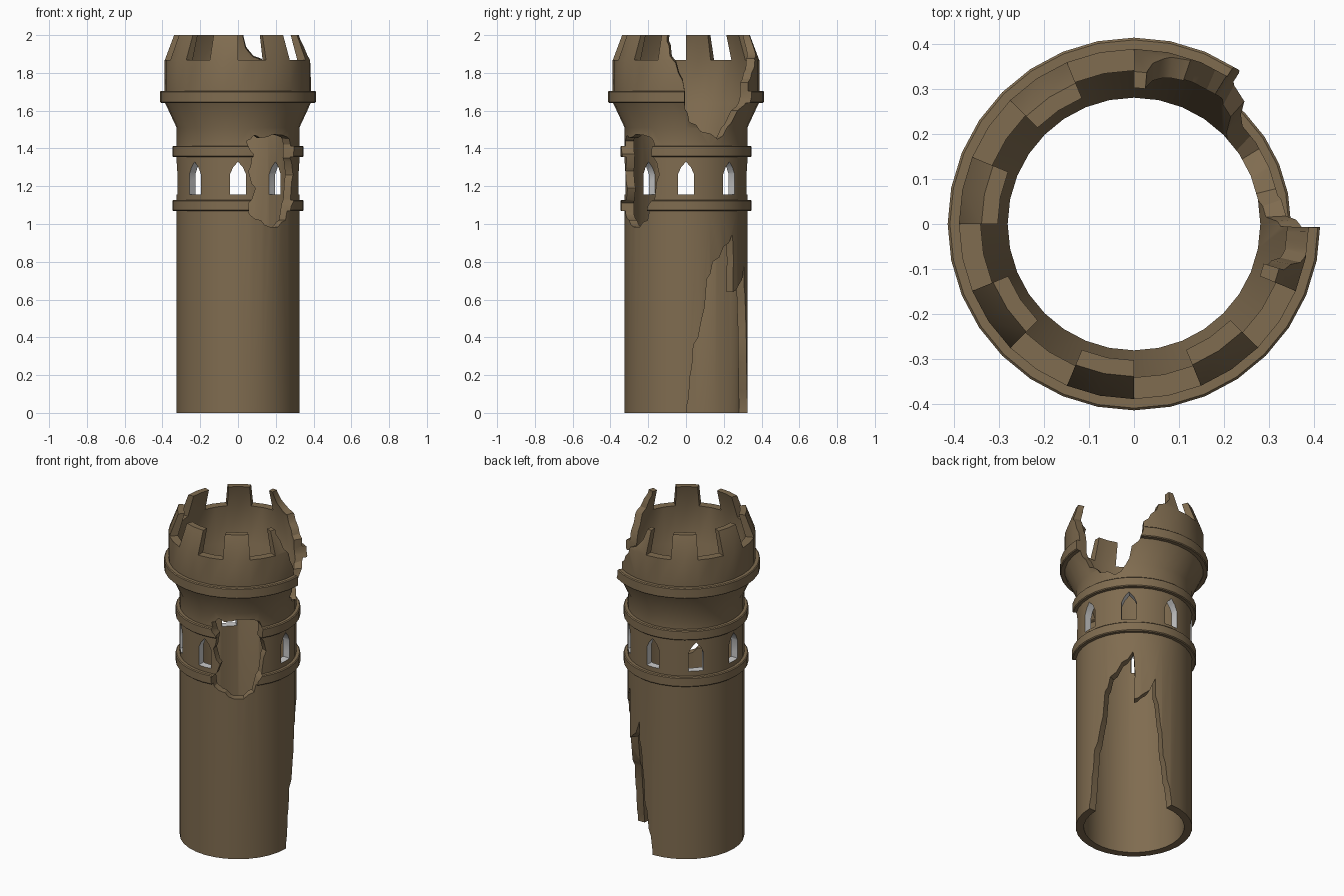
import bpy, bmesh, math
from mathutils import Vector

if "Cube" in bpy.data.objects:
    bpy.data.objects.remove(bpy.data.objects["Cube"])

SEG = 32

def material(name, rgb):
    m = bpy.data.materials.new(name)
    m.diffuse_color = (*rgb, 1)
    m.use_nodes = True
    m.node_tree.nodes["Principled BSDF"].inputs["Base Color"].default_value = m.diffuse_color
    return m

STONE = material("brown_stone", (0.215, 0.15, 0.08))
REVEAL = material("pale_grey", (0.6, 0.6, 0.6))

def polar(r, deg, z):
    a = math.radians(deg)
    return Vector((r * math.cos(a), r * math.sin(a), z))

def make_object(name, bm):
    me = bpy.data.meshes.new(name)
    bm.to_mesh(me)
    bm.free()
    me.materials.append(STONE)
    me.materials.append(REVEAL)
    ob = bpy.data.objects.new(name, me)
    bpy.context.collection.objects.link(ob)
    return ob

def band(z0, z1, r, r0, r1, c=0.005):
    """Profile points of a chamfered string course."""
    return [(r0, z0), (r - c, z0), (r, z0 + c), (r, z1 - c), (r - c, z1), (r1, z1)]

def cutter(name, inner, outer, mid_in, mid_out, mat):
    """Closed solid between two matching outlines, caps fanned from a centre."""
    bm = bmesh.new()
    a = [bm.verts.new(p) for p in inner]
    b = [bm.verts.new(p) for p in outer]
    ca, cb = bm.verts.new(mid_in), bm.verts.new(mid_out)
    for i in range(len(a)):
        j = (i + 1) % len(a)
        for f in ((a[j], a[i], ca), (b[i], b[j], cb), (a[i], a[j], b[j]), (a[i], b[j], b[i])):
            bm.faces.new(f).material_index = mat
    if bm.calc_volume(signed=True) < 0:
        bmesh.ops.reverse_faces(bm, faces=bm.faces)
    return make_object(name, bm)

# tower shell: outside profile upward, then inside profile downward
R = 0.325
outer = [(R, 0)] + band(1.068, 1.126, 0.348, R, R) + band(1.355, 1.414, 0.348, R, R)
outer += [(R, 1.51)] + band(1.641, 1.705, 0.413, 0.386, 0.388) + [(0.388, 1.867)]
inner = [(0.34, 1.867), (0.34, 1.64), (0.28, 1.51), (0.28, 0)]
profile = outer + inner
bm = bmesh.new()
rings = [[bm.verts.new(polar(r, i * 360 / SEG, z)) for r, z in profile] for i in range(SEG)]
n = len(profile)
rim = []
for i in range(SEG):
    p, q = rings[i], rings[(i + 1) % SEG]
    for k in range(n):
        f = bm.faces.new((p[k], q[k], q[(k + 1) % n], p[(k + 1) % n]))
        if k == len(outer) - 1:
            rim.append(f)

# merlons: pairs of rim faces replaced by blocks leaning inward
for i in range(2, SEG, 4):
    base = [(rings[(i + s) % SEG][len(outer) - 1], rings[(i + s) % SEG][len(outer)]) for s in range(3)]
    bmesh.ops.delete(bm, geom=[rim[i], rim[i + 1]], context='FACES')
    top = [[bm.verts.new(polar(r, (i + s) * 360 / SEG, 2.0)) for r in (0.338, 0.302)] for s in range(3)]
    for s in range(2):
        (o0, n0), (o1, n1), (p0, m0), (p1, m1) = base[s], base[s + 1], top[s], top[s + 1]
        for f in ((o0, o1, p1, p0), (n1, n0, m0, m1), (p0, p1, m1, m0)):
            bm.faces.new(f)
    bm.faces.new((base[0][0], top[0][0], top[0][1], base[0][1]))
    bm.faces.new((base[2][0], base[2][1], top[2][1], top[2][0]))
bmesh.ops.recalc_face_normals(bm, faces=bm.faces)
if bm.calc_volume(signed=True) < 0:
    bmesh.ops.reverse_faces(bm, faces=bm.faces)
tower = make_object("ruined_tower", bm)

# pointed windows (the front right one is lost in the breach)
arch = [(-0.042, 1.155), (0.042, 1.155), (0.042, 1.265), (0.026, 1.30),
        (0, 1.33), (-0.026, 1.30), (-0.042, 1.265)]
cutters = []
for k in range(7):
    d, t = polar(1, 45 * k, 0), polar(1, 45 * k + 90, 0)
    at = lambda r, pts: [d * r + t * u + Vector((0, 0, z)) for u, z in pts]
    mid = [(0, 1.22)]
    cutters.append(cutter("window_cutter", at(0.2, arch), at(0.5, arch),
                          at(0.2, mid)[0], at(0.5, mid)[0], 1))

# broken areas as (azimuth, height) outlines, each with a centre
base_breach = [(0, -0.05), (0.5, 0.03), (4, 0.2), (7, 0.36), (15, 0.5), (20, 0.71), (26, 0.8),
               (38, 0.88), (49, 0.945), (51, 0.8), (50, 0.64), (58, 0.67), (72, 0.79),
               (72, 0.67), (77, 0.5), (80, 0.3), (85, 0.15), (90, 0.02), (90, -0.05), (45, -0.05)]
wall_breach = [(278, 1.44), (285, 1.47), (291, 1.455), (305, 1.475), (324, 1.46), (329, 1.42),
               (328, 1.35), (334, 1.26), (329, 1.13), (321, 1.02), (311, 0.985), (301, 0.985),
               (292, 1.02), (281, 1.05), (279, 1.11), (287, 1.19), (280, 1.28), (284, 1.37)]
crown_breach = [(-17, 2.1), (-17, 1.97), (-13, 1.89), (-6, 1.8), (-1, 1.7), (-1, 1.61), (3, 1.54),
                (14, 1.49), (31, 1.45), (42, 1.51), (48, 1.6), (57, 1.67), (58, 1.75),
                (64, 1.8), (71, 1.875), (80, 1.91), (85, 1.99), (86, 2.1), (60, 2.1), (34, 2.1), (8, 2.1)]
for outline, mid in ((base_breach, (45, 0.2)), (wall_breach, (305, 1.22)), (crown_breach, (28, 1.93))):
    cutters.append(cutter("breach_cutter", [polar(0.2, *p) for p in outline],
                          [polar(0.64, *p) for p in outline], polar(0.2, *mid), polar(0.64, *mid), 0))

# cut openings
bpy.context.view_layer.objects.active = tower
tower.select_set(True)
for c in cutters:
    c.hide_render = True
    mod = tower.modifiers.new(c.name, 'BOOLEAN')
    mod.operation = 'DIFFERENCE'
    mod.solver = 'EXACT'
    mod.object = c
    bpy.ops.object.modifier_apply(modifier=mod.name)
    bpy.data.objects.remove(c)

bpy.ops.object.shade_smooth_by_angle(angle=math.radians(30))
